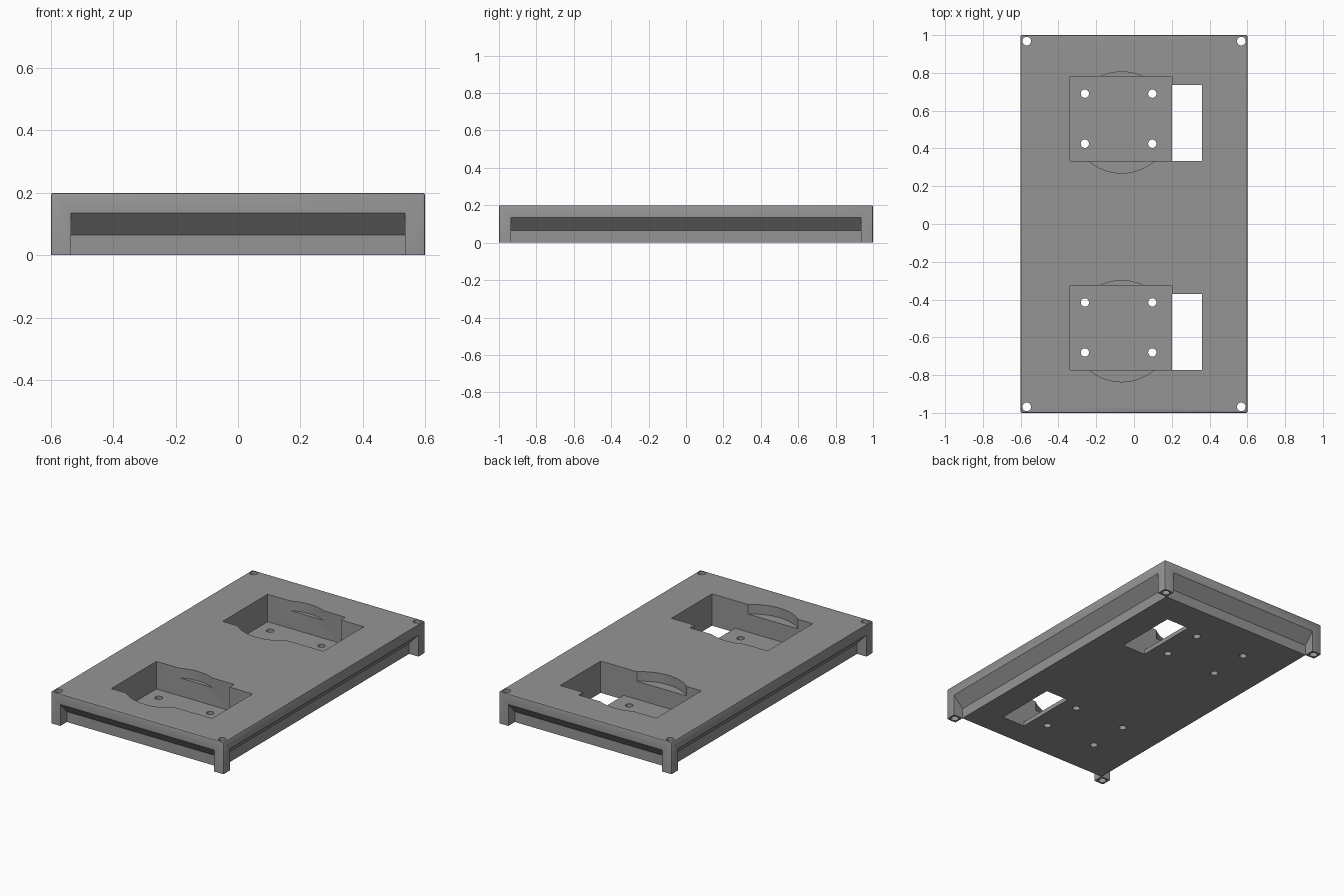
import bpy, bmesh, math

if "Cube" in bpy.data.objects:
    bpy.data.objects.remove(bpy.data.objects["Cube"])

grey = bpy.data.materials.new("mid_grey")
grey.diffuse_color = (0.3, 0.3, 0.3, 1)
grey.use_nodes = True
grey.node_tree.nodes["Principled BSDF"].inputs["Base Color"].default_value = grey.diffuse_color


def prism(name, pts, lift, vec):
    """Extrude a closed outline; lift maps each 2D point to 3D, vec is the sweep."""
    bm = bmesh.new()
    face = bm.faces.new([bm.verts.new(lift(*p)) for p in pts])
    ext = bmesh.ops.extrude_face_region(bm, geom=[face])["geom"]
    bmesh.ops.translate(bm, vec=vec, verts=[v for v in ext if isinstance(v, bmesh.types.BMVert)])
    bmesh.ops.recalc_face_normals(bm, faces=bm.faces)
    me = bpy.data.meshes.new(name)
    bm.to_mesh(me)
    bm.free()
    ob = bpy.data.objects.new(name, me)
    bpy.context.collection.objects.link(ob)
    return ob


def upright(name, pts, z0, z1):
    return prism(name, pts, lambda x, y: (x, y, z0), (0, 0, z1 - z0))


def rect(x0, x1, y0, y1):
    return [(x0, y0), (x1, y0), (x1, y1), (x0, y1)]


def disc(cx, cy, r, n):
    return [(cx + r * math.cos(2 * math.pi * i / n), cy + r * math.sin(2 * math.pi * i / n)) for i in range(n)]


# Base block with a fine chamfer on the top and corner edges
base = upright("base_plate", rect(-0.6, 0.6, -1, 1), 0, 0.2)
bm = bmesh.new()
bm.from_mesh(base.data)
edges = [e for e in bm.edges if max(v.co.z for v in e.verts) > 0.1]
bmesh.ops.bevel(bm, geom=edges, offset=0.007, segments=2, profile=0.5, affect="EDGES")
bm.to_mesh(base.data)
bm.free()

cutters = []
# Undercut along every side, leaving square corner legs and a sloped overhang
for s in (-1, 1):
    profile = lambda half: [(half - 0.065, -0.1), (half - 0.065, 0.065), (half, 0.135), (half + 0.065, 0.205), (half + 0.065, -0.1)]
    cutters.append(prism("end_undercut", profile(1.0), lambda d, z: (-0.535, s * d, z), (1.07, 0, 0)))
    cutters.append(prism("side_undercut", profile(0.6), lambda d, z: (s * d, -0.935, z), (0, 1.87, 0)))

# Screw holes through the corner legs
for sx in (-1, 1):
    for sy in (-1, 1):
        cutters.append(upright("leg_hole", disc(sx * 0.568, sy * 0.968, 0.023, 24), -0.1, 0.3))

# Two device bays: through slot, deep pocket, shallow round recess, screw holes
for y in (0.0, -1.105):
    cutters.append(upright("slot", rect(0.2, 0.36, y + 0.333, y + 0.735), -0.1, 0.3))
    cutters.append(upright("pocket", rect(-0.34, 0.2, y + 0.333, y + 0.78), 0.027, 0.3))
    cutters.append(upright("round_recess", disc(-0.065, y + 0.5375, 0.268, 72), 0.14, 0.3))
    for hx in (-0.26, 0.097):
        for hy in (0.425, 0.69):
            cutters.append(upright("floor_hole", disc(hx, y + hy, 0.022, 24), -0.1, 0.1))

# Carve everything out of the block
for c in cutters:
    m = base.modifiers.new("cut", "BOOLEAN")
    m.operation, m.solver, m.object = "DIFFERENCE", "EXACT", c
bpy.context.view_layer.update()
carved = bpy.data.meshes.new_from_object(base.evaluated_get(bpy.context.evaluated_depsgraph_get()))
base.modifiers.clear()
base.data = carved
for c in cutters:
    bpy.data.objects.remove(c)

base.data.materials.clear()
base.data.materials.append(grey)
bpy.context.view_layer.objects.active = base
base.select_set(True)
bpy.ops.object.shade_smooth_by_angle(angle=math.radians(30))
